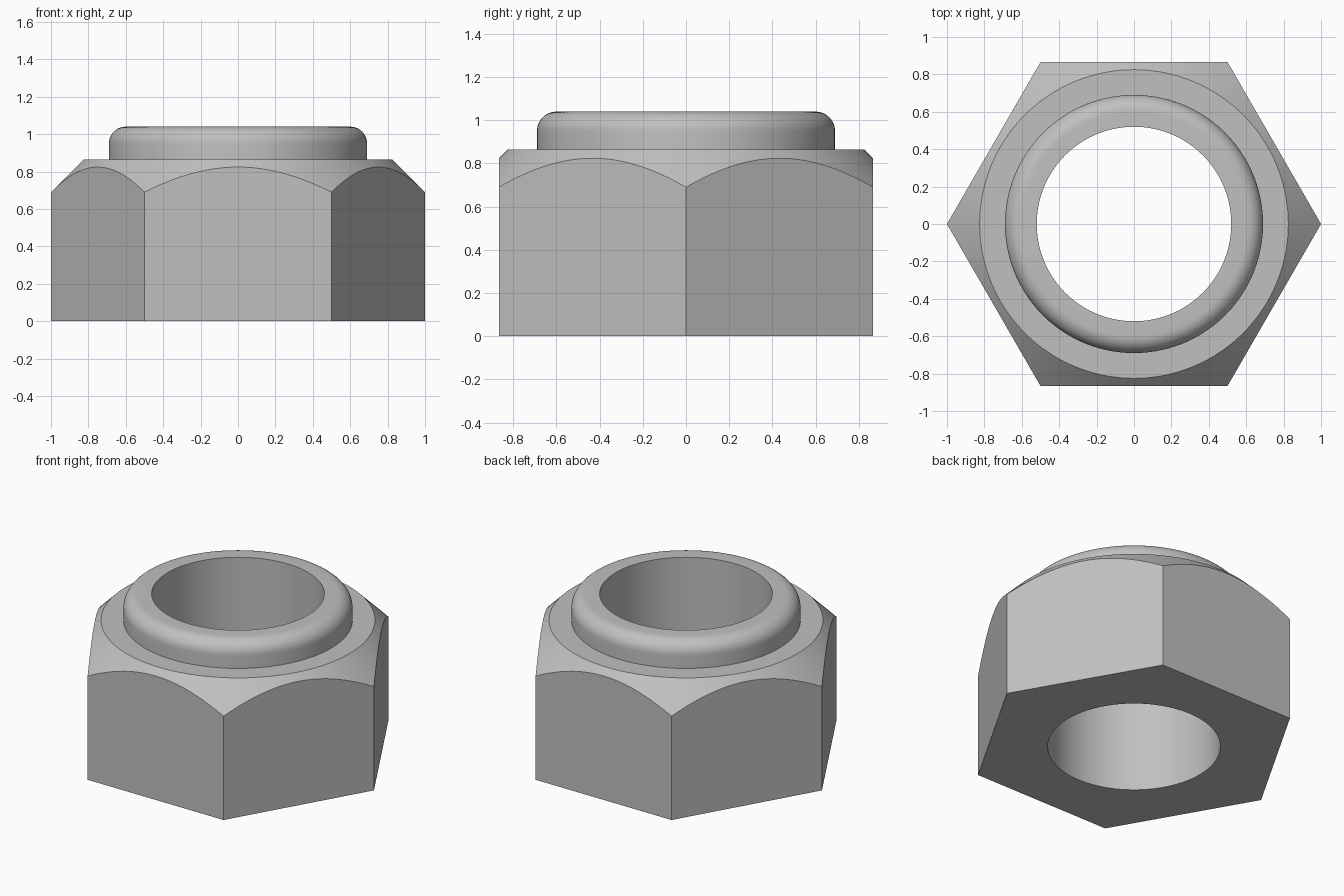
import bpy
import bmesh
from math import cos, sin, pi

STEPS = 144
BORE, COLLAR, FACE = 0.52, 0.69, 0.825   # radii
SHOULDER, TOP = 0.865, 1.04              # heights
FILLET = 0.09

cube = bpy.data.objects.get("Cube")
if cube:
    bpy.data.objects.remove(cube, do_unlink=True)

steel = bpy.data.materials.new("grey steel")
steel.use_nodes = True
GREY = (0.53, 0.53, 0.53, 1)
steel.diffuse_color = GREY
steel.node_tree.nodes["Principled BSDF"].inputs["Base Color"].default_value = GREY


def hex_radius(angle):
    """Distance to the side of a hexagon whose corners lie at radius 1."""
    return cos(pi / 6) / cos(angle % (pi / 3) - pi / 6)


def sweep(name, profile):
    """Sweep profile(angle), a list of (radius, height), around the z axis."""
    bm = bmesh.new()
    rings = []
    for i in range(STEPS):
        a = 2 * pi * i / STEPS
        rings.append([bm.verts.new((r * cos(a), r * sin(a), z))
                      for r, z in profile(a)])
    for i, ring in enumerate(rings):
        after = rings[(i + 1) % STEPS]
        for j in range(len(ring) - 1):
            bm.faces.new((ring[j], after[j], after[j + 1], ring[j + 1]))
    mesh = bpy.data.meshes.new(name)
    bm.to_mesh(mesh)
    bm.free()
    mesh.materials.append(steel)
    obj = bpy.data.objects.new(name, mesh)
    bpy.context.collection.objects.link(obj)
    bpy.ops.object.select_all(action="DESELECT")
    obj.select_set(True)
    bpy.context.view_layer.objects.active = obj
    bpy.ops.object.shade_smooth_by_angle(angle=pi / 6)
    return obj


# Hexagonal body: lower bore, base, six flats, 45 degree chamfer, shoulder
def body_profile(angle):
    r = hex_radius(angle)
    return [(BORE, SHOULDER), (BORE, 0), (r, 0),
            (r, SHOULDER + FACE - r), (FACE, SHOULDER), (COLLAR, SHOULDER)]


# Round collar: wall, rounded rim, flat top, upper bore
def collar_profile(angle):
    rim = [(COLLAR - FILLET + FILLET * cos(t * pi / 20),
            TOP - FILLET + FILLET * sin(t * pi / 20)) for t in range(11)]
    return [(COLLAR, SHOULDER)] + rim + [(BORE, TOP), (BORE, SHOULDER)]


sweep("hex_body", body_profile)
sweep("locking_collar", collar_profile)
